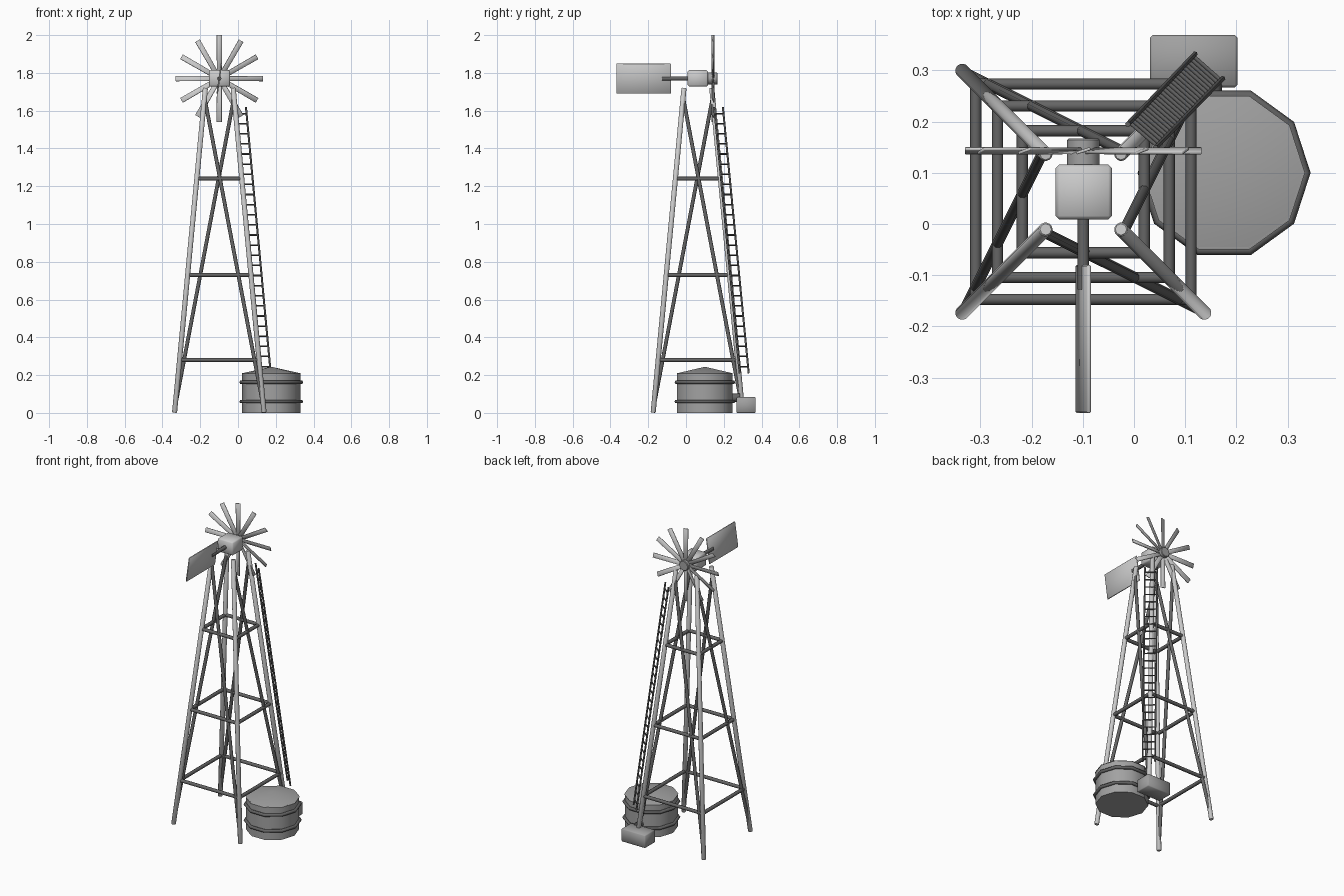
import bpy, math
from math import radians
from mathutils import Vector, Matrix

if "Cube" in bpy.data.objects:
    bpy.data.objects.remove(bpy.data.objects["Cube"])

CX, CY = -0.099, 0.063            # tower axis
TOP = 1.72                        # leg height
HUB_Z = 1.77


def grey(name, v):
    m = bpy.data.materials.new(name)
    m.diffuse_color = (v, v, v, 1)
    m.use_nodes = True
    m.node_tree.nodes["Principled BSDF"].inputs["Base Color"].default_value = m.diffuse_color
    return m


DARK = grey("dark_steel", 0.13)
MID = grey("tank_metal", 0.36)
STEEL = grey("galvanised", 0.62)


def finish(name, mat=None, bevel=0.0, angle=50, segments=1):
    o = bpy.context.object
    o.name = name
    o.data.name = name
    if mat:
        o.data.materials.append(mat)
    if bevel:
        m = o.modifiers.new("bevel", 'BEVEL')
        m.width, m.segments = bevel, segments
    bpy.ops.object.shade_smooth_by_angle(angle=radians(angle))
    return o


def rod(name, a, b, r, mat=None, sides=8, bevel=0.0):
    a, b = Vector(a), Vector(b)
    d = b - a
    bpy.ops.mesh.primitive_cylinder_add(vertices=sides, radius=r, depth=d.length)
    o = finish(name, mat, bevel, 62)
    o.matrix_world = Matrix.Translation((a + b) / 2) @ d.to_track_quat('Z', 'Y').to_matrix().to_4x4()
    return o


def box(name, lo, hi, mat=None, bevel=0.0):
    lo, hi = Vector(lo), Vector(hi)
    bpy.ops.mesh.primitive_cube_add(size=1)
    o = bpy.context.object
    o.data.transform(Matrix.Diagonal((*(hi - lo), 1)))
    o.location = (lo + hi) / 2
    return finish(name, mat, bevel, 180)     # fully smooth, soft edges


# Tapered four-legged tower
corners = [(-1, -1), (1, -1), (1, 1), (-1, 1)]
names = ["front_left", "front_right", "back_right", "back_left"]


def leg_point(i, z):
    sx, sy = corners[i % 4]
    h = 0.237 + (0.0735 - 0.237) * z / TOP
    return Vector((CX + sx * h, CY + sy * h, z))


for i, n in enumerate(names):
    rod(n + "_leg", leg_point(i, 0.002), leg_point(i, TOP), 0.0145, STEEL, 8, 0.003)
    for k, z in enumerate((0.28, 0.73, 1.24)):
        rod(f"{n}_girt_{k + 1}", leg_point(i, z), leg_point(i + 1, z), 0.011, DARK)
    # one diagonal per face, running round the tower
    rod(n + "_diagonal", leg_point(i, 1.67), leg_point(i + 1, 0.03), 0.0105, DARK)

# Ladder along the back right leg
foot = (Vector((0.119, 0.332, 0.21)), Vector((0.173, 0.284, 0.21)))
head = (Vector((-0.012, 0.195, 1.62)), Vector((0.042, 0.149, 1.62)))
for s, n in enumerate(("left", "right")):
    rod(f"ladder_{n}_rail", foot[s], head[s], 0.0055, DARK, 6)
RUNGS = 26
for k in range(RUNGS):
    t = 0.025 + 0.95 * k / (RUNGS - 1)
    rod(f"ladder_rung_{k + 1}", foot[0].lerp(head[0], t), foot[1].lerp(head[1], t), 0.0042, DARK, 6)

# Gearbox, hub and tail
box("gearbox", (CX - 0.054, 0.009, 1.728), (CX + 0.056, 0.116, 1.814), STEEL, 0.007)
rod("wheel_hub", (CX, 0.112, HUB_Z), (CX, 0.167, HUB_Z), 0.032, MID, 12, 0.003)
rod("tail_boom", (CX, 0.02, HUB_Z), (CX, -0.128, HUB_Z), 0.0115, DARK, 8)
vane = box("tail_vane", (CX - 0.004, -0.369, 1.69), (CX + 0.004, -0.08, 1.85), STEEL, 0.002)
vane.rotation_euler.y = radians(8)

# Twelve pitched wheel blades
R0, R1 = 0.025, 0.231
for k in range(12):
    bpy.ops.mesh.primitive_cube_add(size=1)
    o = bpy.context.object
    for v in o.data.vertices:
        if v.co.z < 0:
            v.co.x *= 0.9
    o.data.transform(Matrix.Diagonal((0.029, 0.006, R1 - R0, 1)))
    finish(f"wheel_blade_{k + 1}", STEEL, 0.001, 180)
    o.matrix_world = (Matrix.Translation((CX, 0.143, HUB_Z))
                      @ Matrix.Rotation(k * math.tau / 12, 4, 'Y')
                      @ Matrix.Translation((0, 0, (R0 + R1) / 2))
                      @ Matrix.Rotation(radians(18), 4, 'Z'))

# Ten-sided water tank with low conical roof and two bands
TX, TY = 0.176, 0.1
bpy.ops.mesh.primitive_cylinder_add(vertices=10, radius=0.154, depth=0.21,
                                    location=(TX, TY, 0.105), rotation=(0, 0, radians(90)))
finish("tank_body", MID)
bpy.ops.mesh.primitive_cone_add(vertices=10, radius1=0.158, radius2=0, depth=0.035,
                                location=(TX, TY, 0.2265), rotation=(0, 0, radians(90)))
finish("tank_roof", MID)
for n, z in (("lower", 0.06), ("upper", 0.162)):
    bpy.ops.mesh.primitive_torus_add(major_segments=10, minor_segments=6, major_radius=0.159,
                                     minor_radius=0.01, location=(TX, TY, z))
    finish(f"tank_{n}_band", DARK, 0, 62)

# Pump box and its pipe to the tank
box("pump_box", (0.031, 0.267, 0.0), (0.202, 0.369, 0.083), MID, 0.005)
rod("pump_pipe", (0.15, 0.22, 0.08), (0.15, 0.285, 0.08), 0.022, DARK)
